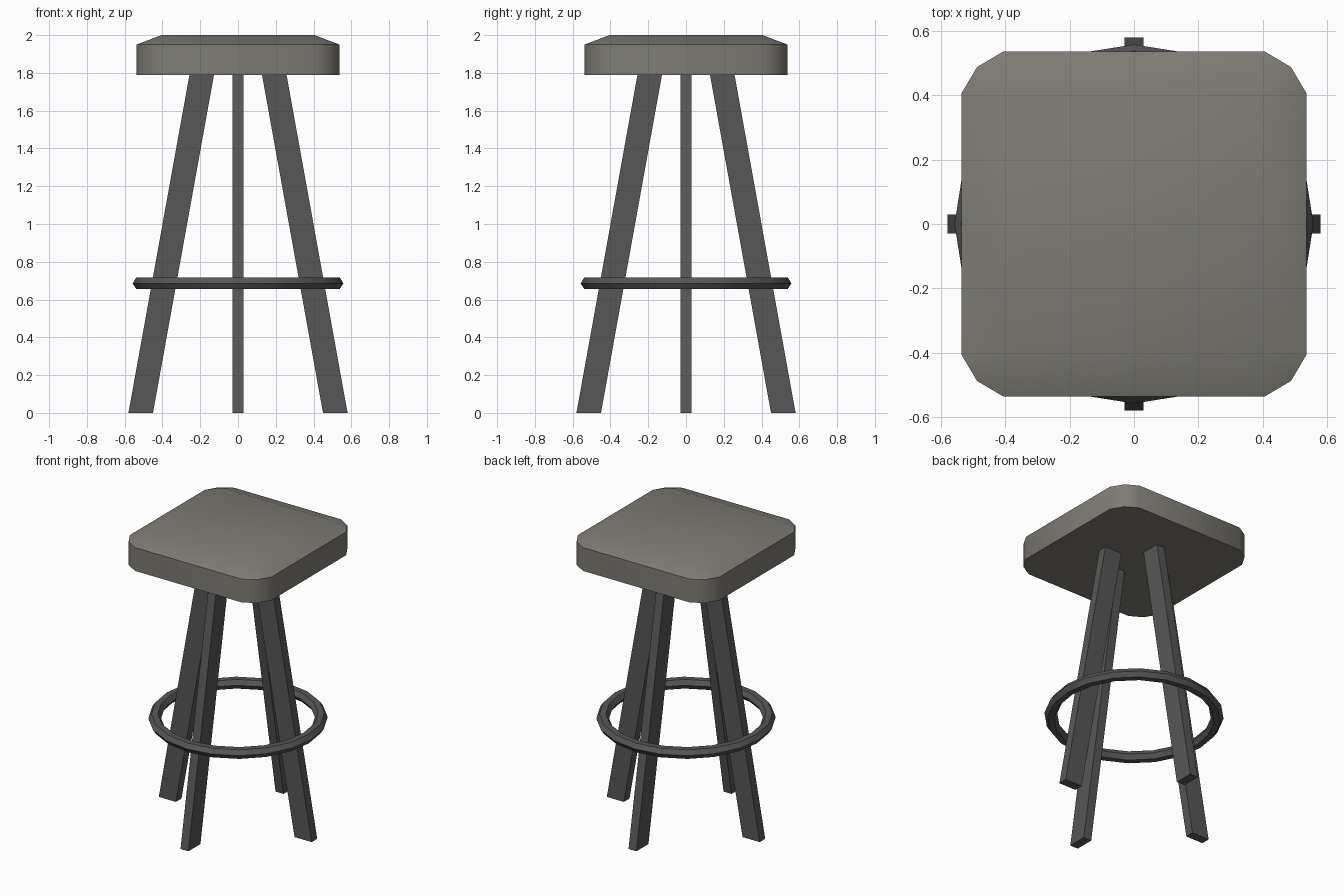
import bpy, bmesh, math
from mathutils import Matrix

if "Cube" in bpy.data.objects:
    bpy.data.objects.remove(bpy.data.objects["Cube"])


def material(name, color):
    m = bpy.data.materials.new(name)
    m.diffuse_color = (*color, 1)
    m.use_nodes = True
    m.node_tree.nodes["Principled BSDF"].inputs["Base Color"].default_value = m.diffuse_color
    return m


SEAT_GREY = material("warm grey seat", (0.21, 0.20, 0.175))
FRAME_GREY = material("dark grey frame", (0.095, 0.095, 0.095))


def finish(bm, name, mat, smooth_angle=None):
    bmesh.ops.recalc_face_normals(bm, faces=bm.faces)
    mesh = bpy.data.meshes.new(name)
    bm.to_mesh(mesh)
    bm.free()
    mesh.materials.append(mat)
    obj = bpy.data.objects.new(name, mesh)
    bpy.context.collection.objects.link(obj)
    if smooth_angle:
        bpy.ops.object.select_all(action='DESELECT')
        obj.select_set(True)
        bpy.context.view_layer.objects.active = obj
        bpy.ops.object.shade_smooth_by_angle(angle=math.radians(smooth_angle))
    return obj


# Seat: square with two-step rounded corners and a domed bevel on top
H, C, D = 0.537, 0.405, 0.488
bm = bmesh.new()
bottom, rim, crown = [], [], []
for k in range(4):
    rot = Matrix.Rotation(k * math.pi / 2, 3, 'Z')
    for x, y in ((H, C), (D, D), (C, H)):
        for ring, z in ((bottom, 1.79), (rim, 1.95)):
            v = bm.verts.new((x, y, z))
            v.co = rot @ v.co
            ring.append(v)
    v = bm.verts.new((C, C, 2.0))
    v.co = rot @ v.co
    crown.append(v)
bm.faces.new(bottom)
bm.faces.new(crown)
for i in range(12):
    j = (i + 1) % 12
    bm.faces.new((bottom[i], bottom[j], rim[j], rim[i]))
    k = i // 3
    if i % 3 < 2:      # corner fan
        bm.faces.new((rim[i], rim[j], crown[k]))
    else:              # sloping side
        bm.faces.new((rim[i], rim[j], crown[(k + 1) % 4], crown[k]))
finish(bm, "seat", SEAT_GREY, 40)

# Legs: slanted flat bars, one towards each side
for k, name in enumerate(("right_leg", "back_leg", "left_leg", "front_leg")):
    bm = bmesh.new()
    profile = [(0.45, 0), (0.58, 0), (0.257, 1.79), (0.127, 1.79)]
    face = bm.faces.new([bm.verts.new((x, -0.03, z)) for x, z in profile])
    ext = bmesh.ops.extrude_face_region(bm, geom=[face])
    moved = [g for g in ext["geom"] if isinstance(g, bmesh.types.BMVert)]
    bmesh.ops.translate(bm, verts=moved, vec=(0, 0.06, 0))
    bmesh.ops.rotate(bm, verts=bm.verts,
                     matrix=Matrix.Rotation(k * math.pi / 2, 3, 'Z'))
    finish(bm, name, FRAME_GREY)

# Footrest: ring with a six-sided cross-section
SEGS, SIDES, R, RW, RH = 20, 6, 0.518, 0.04, 0.036
bm = bmesh.new()
loops = []
for i in range(SEGS):
    a = 2 * math.pi * i / SEGS
    loop = []
    for s in range(SIDES):
        b = 2 * math.pi * s / SIDES
        r = R + RW * math.cos(b)
        loop.append(bm.verts.new((r * math.cos(a), r * math.sin(a),
                                  0.686 + RH * math.sin(b))))
    loops.append(loop)
for i in range(SEGS):
    p, q = loops[i], loops[(i + 1) % SEGS]
    for s in range(SIDES):
        t = (s + 1) % SIDES
        bm.faces.new((p[s], q[s], q[t], p[t]))
finish(bm, "footrest_ring", FRAME_GREY, 35)
